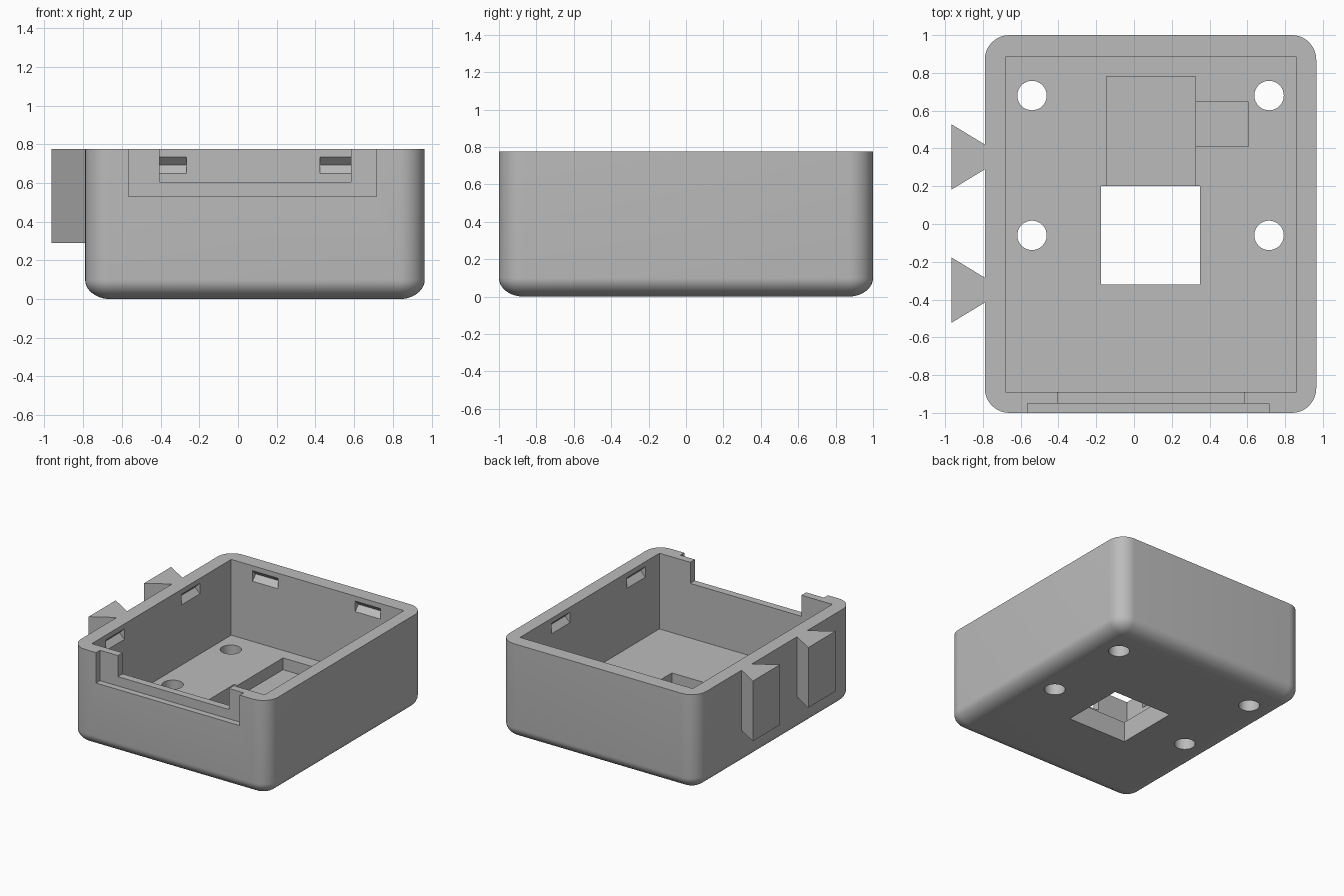
import bpy
import bmesh
from math import sin, cos, pi

if "Cube" in bpy.data.objects:
    bpy.data.objects.remove(bpy.data.objects["Cube"], do_unlink=True)

grey = bpy.data.materials.new("plain grey")
grey.use_nodes = True
grey.diffuse_color = (0.5, 0.5, 0.5, 1)
grey.node_tree.nodes["Principled BSDF"].inputs["Base Color"].default_value = (0.5, 0.5, 0.5, 1)

X0, X1, Y0, Y1, TOP = -0.79, 0.965, -1.0, 1.0, 0.775   # outer walls
IX0, IX1, IY0, IY1 = -0.68, 0.86, -0.89, 0.885         # inner walls
FLOOR, R, RZ, SEG = 0.165, 0.13, 0.1, 10


def finish(name, bm):
    bmesh.ops.recalc_face_normals(bm, faces=bm.faces)
    mesh = bpy.data.meshes.new(name)
    bm.to_mesh(mesh)
    bm.free()
    mesh.materials.append(grey)
    obj = bpy.data.objects.new(name, mesh)
    bpy.context.collection.objects.link(obj)
    return obj


def prism(name, points, step):
    """Extrude a closed outline of 3D points along a step vector."""
    bm = bmesh.new()
    face = bm.faces.new([bm.verts.new(p) for p in points])
    out = bmesh.ops.extrude_face_region(bm, geom=[face])
    verts = [v for v in out["geom"] if isinstance(v, bmesh.types.BMVert)]
    bmesh.ops.translate(bm, verts=verts, vec=step)
    return finish(name, bm)


def box(name, x0, x1, y0, y1, z0, z1):
    outline = [(x0, y0, z0), (x1, y0, z0), (x1, y1, z0), (x0, y1, z0)]
    return prism(name, outline, (0, 0, z1 - z0))


def make_active(obj):
    bpy.ops.object.select_all(action='DESELECT')
    obj.select_set(True)
    bpy.context.view_layer.objects.active = obj


def combine(target, tool, operation):
    make_active(target)
    mod = target.modifiers.new("combine", 'BOOLEAN')
    mod.operation, mod.solver, mod.object = operation, 'EXACT', tool
    bpy.ops.object.modifier_apply(modifier=mod.name)
    bpy.data.objects.remove(tool, do_unlink=True)


def ring(bm, r, z):
    """Rounded rectangle whose corner arcs share fixed centres."""
    centres = [(X1 - R, Y1 - R), (X0 + R, Y1 - R), (X0 + R, Y0 + R), (X1 - R, Y0 + R)]
    return [bm.verts.new((cx + r * cos((k + i / SEG) * pi / 2),
                          cy + r * sin((k + i / SEG) * pi / 2), z))
            for k, (cx, cy) in enumerate(centres) for i in range(SEG + 1)]


# Outer body with rounded corners and rounded bottom edge
bm = bmesh.new()
rings = [ring(bm, R * sin(t * pi / 2 / SEG), RZ * (1 - cos(t * pi / 2 / SEG)))
         for t in range(SEG + 1)]
rings.append(ring(bm, R, TOP))
for low, high in zip(rings, rings[1:]):
    for i in range(len(low)):
        j = (i + 1) % len(low)
        bm.faces.new((low[i], low[j], high[j], high[i]))
bm.faces.new(rings[0])
bm.faces.new(rings[-1])
bmesh.ops.remove_doubles(bm, verts=bm.verts, dist=0.0005)
case = finish("case_body", bm)

# Cavity, floor window, floor pockets and front opening
cutters = [
    box("cavity", IX0, IX1, IY0, IY1, FLOOR, 1),
    box("floor_window", -0.175, 0.35, -0.32, 0.2, -0.1, 0.3),
    box("long_pocket", -0.145, 0.325, 0.1, 0.78, 0.07, 0.3),
    box("side_pocket", 0.3, 0.605, 0.41, 0.645, 0.11, 0.3),
    box("front_rebate", -0.565, 0.715, -1.1, -0.95, 0.53, 1),
    box("front_opening", -0.405, 0.585, -1.1, -0.8, 0.605, 1),
]

# Screw holes
for x in (-0.54, 0.715):
    for y in (-0.06, 0.68):
        circle = [(x + 0.078 * cos(i * pi / 16), y + 0.078 * sin(i * pi / 16), -0.1)
                  for i in range(32)]
        cutters.append(prism("screw_hole", circle, (0, 0, 0.4)))

# V-shaped clip grooves: (offset into the wall, height)
groove = [(-0.02, 0.65), (0, 0.65), (0.042, 0.693), (0, 0.735), (-0.02, 0.735)]
for x in (-0.49, 0.425):
    cutters.append(prism("back_groove", [(x, IY1 + d, z) for d, z in groove], (0.225, 0, 0)))
for y in (-0.71, 0.25):
    for wall, side in ((IX0, -1), (IX1, 1)):
        cutters.append(prism("side_groove", [(wall + side * d, y, z) for d, z in groove],
                             (0, 0.235, 0)))

for cutter in cutters:
    combine(case, cutter, 'DIFFERENCE')

# Dovetail rails on the outer side wall
for y in (-0.35, 0.355):
    outline = [(-0.965, y - 0.172, 0.29), (-0.77, y - 0.054, 0.29),
               (-0.77, y + 0.054, 0.29), (-0.965, y + 0.172, 0.29)]
    combine(case, prism("dovetail_rail", outline, (0, 0, TOP - 0.29)), 'UNION')

make_active(case)
bpy.ops.object.shade_smooth_by_angle()
